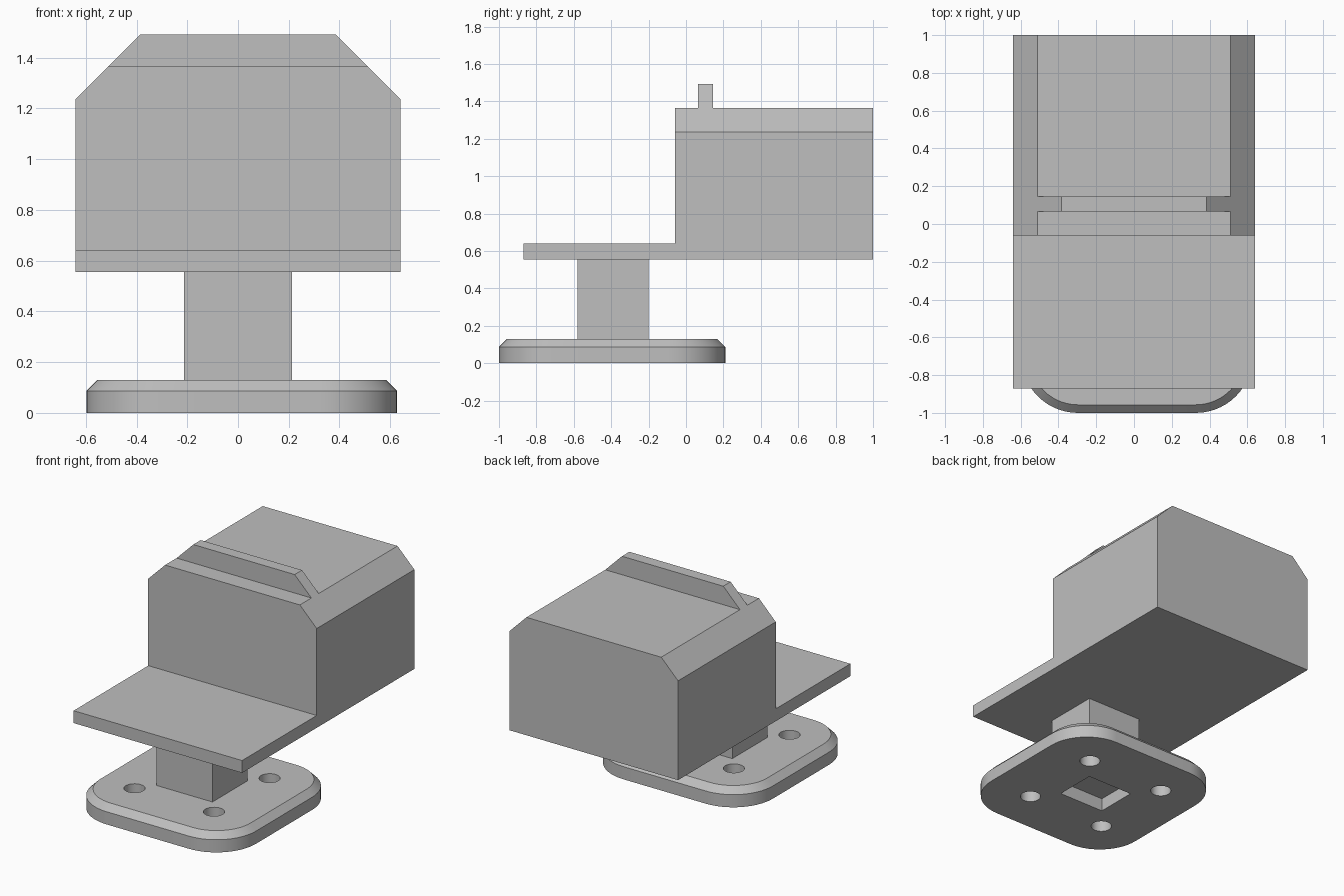
import bpy, bmesh, math
from mathutils import Vector

default = bpy.data.objects.get("Cube")
if default:
    bpy.data.objects.remove(default, do_unlink=True)

grey = bpy.data.materials.new("silver_grey")
grey.use_nodes = True
grey.diffuse_color = (0.52, 0.52, 0.52, 1)
grey.node_tree.nodes["Principled BSDF"].inputs["Base Color"].default_value = grey.diffuse_color


def loft(name, loops):
    """Closed solid through rings of equal length, capped at both ends."""
    bm = bmesh.new()
    rings = [[bm.verts.new(p) for p in loop] for loop in loops]
    for a, b in zip(rings, rings[1:]):
        for i in range(len(a)):
            j = (i + 1) % len(a)
            bm.faces.new((a[i], a[j], b[j], b[i]))
    bm.faces.new(rings[0][::-1])
    bm.faces.new(rings[-1])
    bmesh.ops.recalc_face_normals(bm, faces=bm.faces)
    mesh = bpy.data.meshes.new(name)
    bm.to_mesh(mesh)
    bm.free()
    mesh.materials.append(grey)
    obj = bpy.data.objects.new(name, mesh)
    bpy.context.collection.objects.link(obj)
    return obj


def select(obj):
    bpy.ops.object.select_all(action='DESELECT')
    obj.select_set(True)
    bpy.context.view_layer.objects.active = obj


def combine(target, tool, operation):
    """Apply a boolean and discard the tool."""
    mod = target.modifiers.new("combine", 'BOOLEAN')
    mod.operation, mod.solver, mod.object = operation, 'EXACT', tool
    select(target)
    bpy.ops.object.modifier_apply(modifier=mod.name)
    bpy.data.objects.remove(tool, do_unlink=True)


def box(name, x0, x1, y0, y1, z0, z1):
    corners = ((x0, y0), (x1, y0), (x1, y1), (x0, y1))
    return loft(name, [[(x, y, z) for x, y in corners] for z in (z0, z1)])


def rounded_rect(z, inset):
    """Ring of the base plate outline, shrunk by inset."""
    cx, cy, hx, hy, r, steps = 0.015, -0.395, 0.612, 0.605, 0.3, 14
    ring = []
    for q, (sx, sy) in enumerate(((1, 1), (-1, 1), (-1, -1), (1, -1))):
        for s in range(steps + 1):
            a = (q + s / steps) * math.pi / 2
            ring.append(Vector((cx + sx * (hx - r) + (r - inset) * math.cos(a),
                                cy + sy * (hy - r) + (r - inset) * math.sin(a), z)))
    return ring


def circle(x, y, z, r, n=32):
    return [(x + r * math.cos(2 * math.pi * i / n),
             y + r * math.sin(2 * math.pi * i / n), z) for i in range(n)]


# Housing, ridge and front ledge: side outline trimmed by the front outline
side = [(-0.87, 0.555), (1, 0.555), (1, 1.365), (0.145, 1.365), (0.145, 1.6),
        (0.065, 1.6), (0.065, 1.365), (-0.06, 1.365), (-0.06, 0.64), (-0.87, 0.64)]
front = [(-0.64, 0.4), (0.64, 0.4), (0.64, 1.237), (0.385, 1.492),
         (-0.385, 1.492), (-0.64, 1.237)]
housing = loft("housing", [[(x, y, z) for y, z in side] for x in (-0.9, 0.9)])
trim = loft("housing_trim", [[(x, y, z) for x, z in front] for y in (-1.2, 1.2)])
combine(housing, trim, 'INTERSECT')

# Square post
box("post", -0.212, 0.212, -0.58, -0.2, 0.13, 0.555)

# Base plate with chamfered top edge
plate = loft("base_plate", [rounded_rect(0, 0), rounded_rect(0.087, 0),
                            rounded_rect(0.13, 0.043)])

# Four screw holes and a square pocket underneath
for sx in (-1, 1):
    for sy in (-1, 1):
        hole = loft("hole_cutter", [circle(0.302 * sx, -0.39 + 0.302 * sy, z, 0.066)
                                    for z in (-0.1, 0.3)])
        combine(plate, hole, 'DIFFERENCE')
combine(plate, box("pocket_cutter", -0.175, 0.175, -0.535, -0.245, -0.1, 0.09), 'DIFFERENCE')

select(plate)
bpy.ops.object.shade_smooth_by_angle(angle=math.radians(30))
